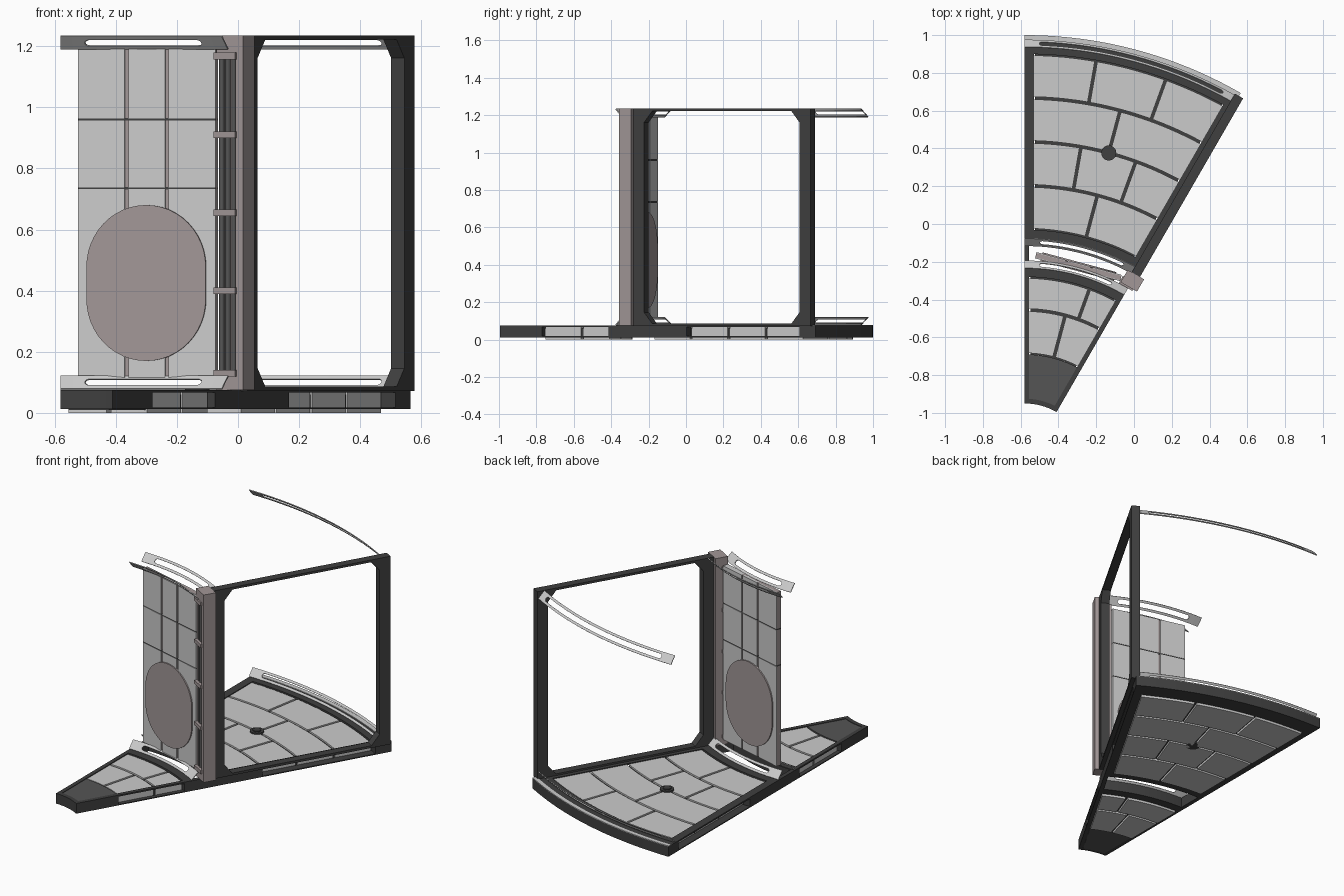
import bpy, bmesh
from math import sin, cos, asin, radians, sqrt, pi
from mathutils import Vector

if "Cube" in bpy.data.objects:
    bpy.data.objects.remove(bpy.data.objects["Cube"])

CX, CY = -0.58, -1.29      # apex of the 30 degree wedge


def material(name, c):
    m = bpy.data.materials.new(name)
    m.diffuse_color = (*c, 1)
    m.use_nodes = True
    m.node_tree.nodes["Principled BSDF"].inputs["Base Color"].default_value = m.diffuse_color
    return m


DARK = material("dark_metal", (0.05, 0.05, 0.05))
PLATE = material("dark_plate", (0.09, 0.09, 0.09))
BROWN = material("warm_grey", (0.36, 0.31, 0.31))


def finish(name, bm, mat=None):
    bmesh.ops.recalc_face_normals(bm, faces=bm.faces)
    me = bpy.data.meshes.new(name)
    bm.to_mesh(me)
    bm.free()
    ob = bpy.data.objects.new(name, me)
    bpy.context.collection.objects.link(ob)
    if mat:
        me.materials.append(mat)
    return ob


def prism(name, pts, vec, mat=None):
    bm = bmesh.new()
    f = bm.faces.new([bm.verts.new(p) for p in pts])
    ext = bmesh.ops.extrude_face_region(bm, geom=[f], use_keep_orig=True)
    bmesh.ops.translate(bm, vec=vec, verts=[v for v in ext["geom"] if isinstance(v, bmesh.types.BMVert)])
    return finish(name, bm, mat)


def polar(r, a, z):
    return Vector((CX + r * sin(a), CY + r * cos(a), z))


def local(deg, r, t, z):
    a = radians(deg)
    return Vector((CX + r * sin(a) + t * cos(a), CY + r * cos(a) - t * sin(a), z))


def sector(name, r0, r1, e0, e1, z0, z1, mat=None, n=12):
    """Ring piece; each edge is (degrees, parallel offset)."""
    def arc(r):
        a, b = [radians(d) + asin(o / r) for d, o in (e0, e1)]
        return [polar(r, a + (b - a) * i / n, z0) for i in range(n + 1)]
    return prism(name, arc(r1) + arc(r0)[::-1], (0, 0, z1 - z0), mat)


def block(name, deg, r0, r1, t0, t1, z0, z1, mat=None):
    pts = [local(deg, r, t, z0) for r, t in ((r0, t0), (r1, t0), (r1, t1), (r0, t1))]
    return prism(name, pts, (0, 0, z1 - z0), mat)


# floor frame: curved cross members
for r0, r1 in ((0.34, 0.365), (1.01, 1.06), (1.21, 1.26), (2.19, 2.29)):
    sector("floor_cross_member", r0, r1, (0, 0), (30, 0), 0.012, 0.075, DARK, 20)
sector("outer_ledge", 2.262, 2.29, (0, 0), (30, 0), 0.075, 0.079, None, 20)

# floor frame: side bars, solid or with open sides where panels show
for r0, r1, w, is_open in ((0.34, 0.6, 0.025, 0), (0.6, 1.01, 0.025, 1), (1.01, 1.21, 0.025, 0),
                           (1.21, 1.4925, 0.05, 0), (1.4925, 2.19, 0.05, 1), (2.19, 2.29, 0.05, 0)):
    for e0, e1 in (((0, 0), (0, w)), ((30, -w), (30, 0))):
        for z0, z1 in ((0.066, 0.075), (0.012, 0.018)) if is_open else ((0.012, 0.075),):
            sector("floor_side_bar", r0, r1, e0, e1, z0, z1, DARK, 1)

# floor core under the panel gaps
sector("outer_floor_core", 1.25, 2.2, (0, 0.056), (30, -0.056), 0.014, 0.06, DARK)
sector("inner_floor_core", 0.6, 1.02, (0, 0.031), (30, -0.031), 0.014, 0.06, DARK)
sector("inner_end_plate", 0.36, 0.6, (0, 0.025), (30, -0.025), 0.01, 0.072, PLATE)

# floor panels in staggered rows
G = 0.007
rows = [(1.26 + 0.2325 * i, 1.4925 + 0.2325 * i, 0.05, c) for i, c in enumerate(((15,), (10, 20)) * 2)]
rows += [(0.835, 1.01, 0.025, (20,)), (0.6, 0.835, 0.025, (15,))]
for r0, r1, m, cuts in rows:
    edges = [((0, m), None)] + [((c, G), (c, -G)) for c in cuts] + [(None, (30, -m))]
    for a, b in zip(edges, edges[1:]):
        sector("floor_panel", r0 + G, r1 - G, a[0], b[1], 0.0, 0.07)

# round floor hub
hub = [polar(1.725, radians(15), 0) + Vector((0.04 * cos(i * pi / 12), 0.04 * sin(i * pi / 12), 0)) for i in range(24)]
prism("floor_hub", hub, (0, 0, 0.078), DARK)
prism("floor_hub_cap", [hub[0].lerp(p, 1) * 0.6 + polar(1.725, radians(15), 0) * 0.4 for p in hub], (0, 0, 0.084), DARK)


def rail(name, r_face, r_wall, z_face, z_wall, s0, s1):
    """Sloped curved trim with a long rounded slot."""
    bm = bmesh.new()
    end = radians(30)
    s0, s1 = radians(s0), radians(s1)
    cap = 0.016 / r_face
    caps = [cap * (1 - cos(i * pi / 10)) for i in range(6)]
    angs = [0, s0 / 2] + [s0 + c for c in caps]
    angs += [s0 + cap + (s1 - s0 - 2 * cap) * i / 16 for i in range(1, 16)]
    angs += [s1 - c for c in caps[::-1]] + [(s1 + end) / 2, end]
    prev = None
    for a in angs:
        d = min(a - s0, s1 - a)
        h = 0 if d <= 0 else 0.24 if d >= cap else 0.24 * sqrt(1 - (1 - d / cap) ** 2)
        row = [bm.verts.new(polar(r_face + (r_wall - r_face) * u, a, z_face + (z_wall - z_face) * u))
               for u in (0, 0.5 - h, 0.5 + h, 1)]
        if prev:
            for i in (0, 2):
                bm.faces.new((prev[i], prev[i + 1], row[i + 1], row[i]))
        prev = row
    bmesh.ops.remove_doubles(bm, verts=bm.verts, dist=1e-5)
    ob = finish(name, bm)
    mod = ob.modifiers.new("thickness", "SOLIDIFY")
    mod.thickness = 0.005
    mod.offset = 0


# trim rails, floor and ceiling
for label, zf, zw in (("floor", 0.078, 0.12), ("ceiling", 1.233, 1.19)):
    rail(label + "_outer_rail", 2.226, 2.264, zf, zw, 2, 27.9)
    rail(label + "_room_rail", 1.215, 1.175, zf, zw, 3.9, 26)
    rail(label + "_corridor_rail", 1.055, 1.095, zf, zw, 4.2, 25.4)

# flat partition wall with panels on both sides
D, W = 1.102, 0.233
block("wall_core", 15, D - 0.012, D + 0.012, -W, W, 0.115, 1.19, BROWN)
cols = ((-W, -0.074), (-0.062, 0.062), (0.074, W))
for z0, z1 in ((0.115, 0.732), (0.738, 0.957), (0.963, 1.19)):
    for t0, t1 in cols:
        block("wall_panel", 15, D - 0.017, D + 0.017, t0, t1, z0, z1)
for z in (0.735, 0.96):
    block("wall_seam", 15, D - 0.0145, D + 0.0145, -W, W, z - 0.004, z + 0.004, DARK)

# rounded hatch through the wall
hatch = []
for i in range(50):
    k = i if i < 25 else i - 1
    a = k * pi / 24
    hatch.append(local(15, D - 0.024, 0.202 * cos(a), 0.425 + (0.053 if i < 25 else -0.053) + 0.202 * sin(a)))
prism("wall_hatch", hatch, local(15, 0.048, 0, 0) - local(15, 0, 0, 0), BROWN)

# column with recessed pipes and brackets
block("column_body", 30, 1.132, 1.18, -0.05, 0.05, 0.075, 1.235, BROWN)
block("column_side", 30, 1.105, 1.132, 0.022, 0.05, 0.075, 1.235, BROWN)
for z0, z1 in ((0.075, 0.125), (1.175, 1.235)):
    block("column_end", 30, 1.105, 1.14, -0.05, 0.05, z0, z1, BROWN)
for z in (0.13, 0.4, 0.655, 0.91, 1.168):
    block("column_bracket", 30, 1.096, 1.14, -0.056, 0.026, z - 0.011, z + 0.011, BROWN)
for t in (-0.038, -0.015, 0.008):
    c = local(30, 1.12, t, 0.1)
    pipe = [c + Vector((0.009 * cos(i * pi / 6), 0.009 * sin(i * pi / 6), 0)) for i in range(12)]
    prism("column_pipe", pipe, (0, 0, 1.09), PLATE)

# open door frame along the right edge
T = 0.025
across = local(30, 0, T, 0) - local(30, 0, -T, 0)
R0, R1, R2, R3, Z0, Z1 = 1.178, 1.245, 2.205, 2.272, 0.072, 1.235
block("frame_inner_post", 30, R0, R1, -T, T, Z0, Z1, DARK)
block("frame_outer_post", 30, R2, R3, -T, T, Z0, Z1, DARK)
for z0, z1 in ((Z0, Z0 + 0.014), (Z1 - 0.014, Z1)):
    block("frame_beam", 30, R1, R2, -T, T, z0, z1, DARK)
for r, s in ((R1, 1), (R2, -1)):
    for z, q in ((Z0 + 0.014, 1), (Z1 - 0.014, -1)):
        tri = [local(30, r, -T, z), local(30, r + s * 0.05, -T, z), local(30, r, -T, z + q * 0.06)]
        prism("frame_gusset", tri, across, DARK)
